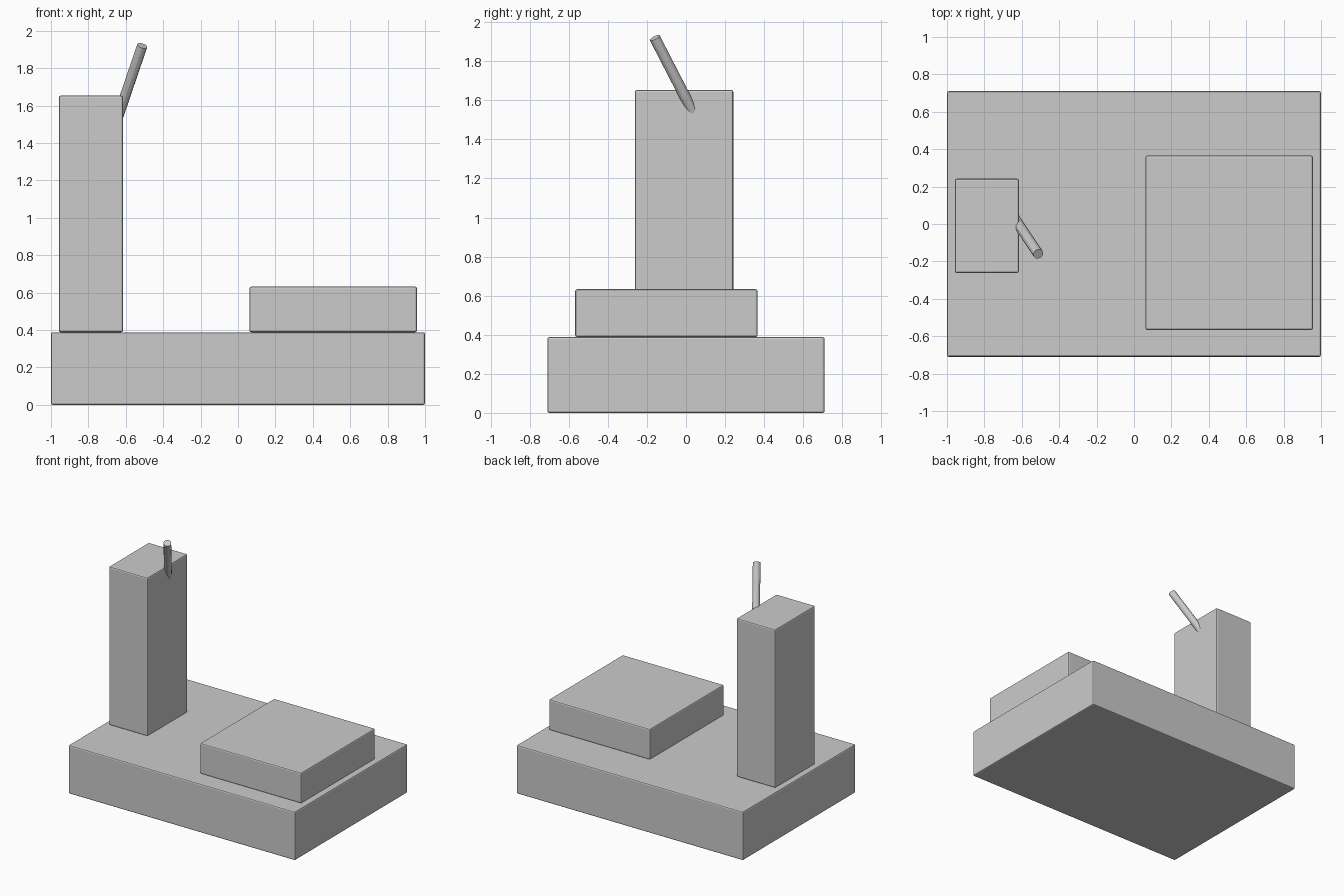
import bpy
from mathutils import Vector

if "Cube" in bpy.data.objects:
    bpy.data.objects.remove(bpy.data.objects["Cube"])


def block(name, lo, hi, bevel=0.01):
    """Axis-aligned box between two corners with softened edges."""
    lo, hi = Vector(lo), Vector(hi)
    bpy.ops.mesh.primitive_cube_add(size=1, location=(lo + hi) / 2)
    ob = bpy.context.object
    ob.name = name
    ob.scale = hi - lo
    bpy.ops.object.transform_apply(location=False, rotation=False, scale=True)
    mod = ob.modifiers.new("soft_edges", 'BEVEL')
    mod.width = bevel
    mod.segments = 2
    return ob


def rod(name, start, end, radius, sides=12):
    """Cylinder running between two points."""
    start, end = Vector(start), Vector(end)
    axis = end - start
    bpy.ops.mesh.primitive_cylinder_add(
        vertices=sides, radius=radius, depth=axis.length, location=(start + end) / 2)
    ob = bpy.context.object
    ob.name = name
    ob.rotation_mode = 'QUATERNION'
    ob.rotation_quaternion = axis.to_track_quat('Z', 'Y')
    return ob


BASE_TOP = 0.388

# Wide base slab
block("base", (-1, -0.71, 0), (1, 0.71, BASE_TOP))

# Raised platform on the right
block("platform", (0.062, -0.567, BASE_TOP), (0.956, 0.366, 0.633))

# Tall column on the left
block("column", (-0.958, -0.262, BASE_TOP), (-0.615, 0.242, 1.653))

# Slanted lever sunk into the column's upper inner face
rod("lever", (-0.645, 0.041, 1.53), (-0.512, -0.16, 1.92), 0.028)
